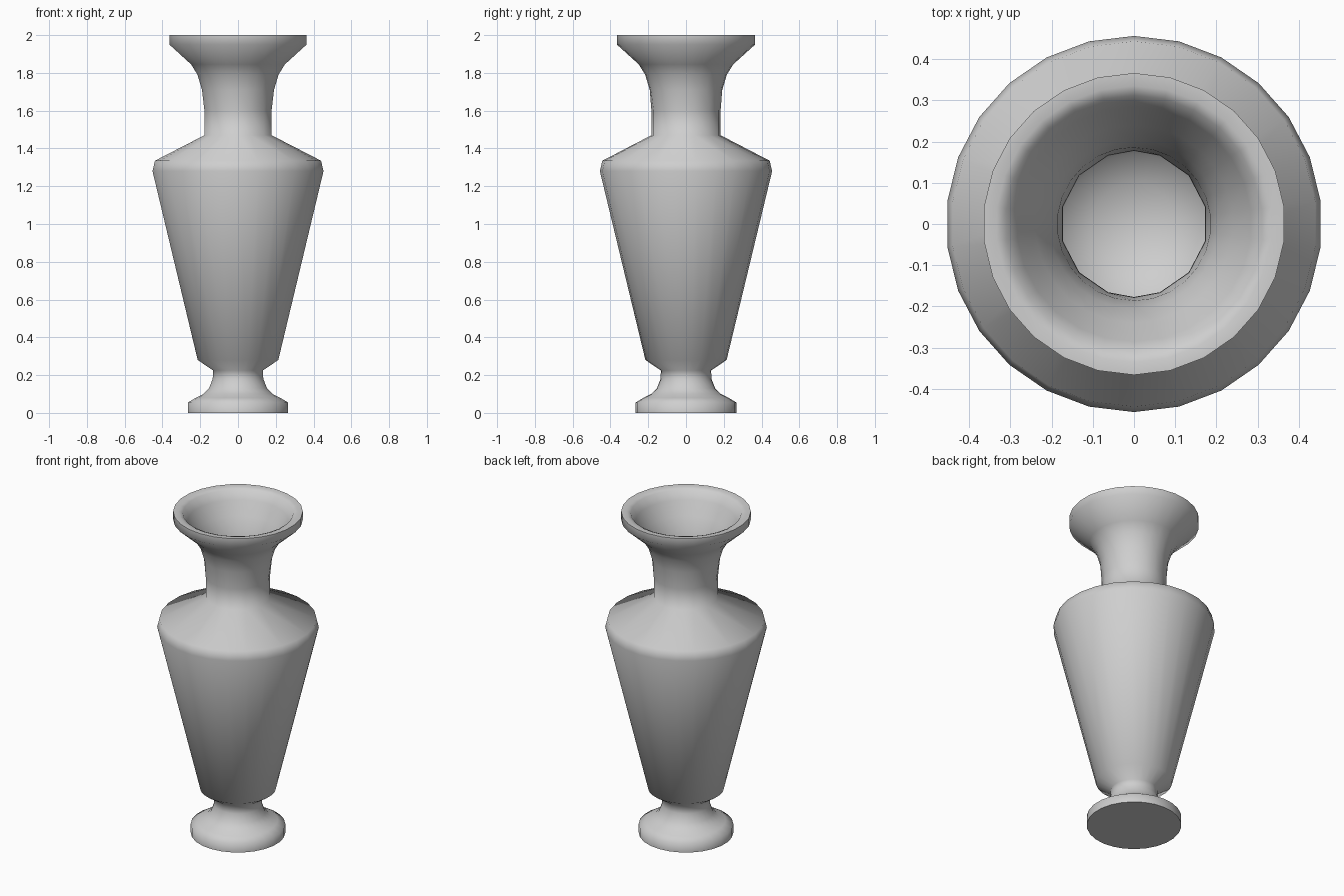
import bpy
import bmesh
from math import sin, cos, pi, radians

cube = bpy.data.objects.get("Cube")
if cube:
    bpy.data.objects.remove(cube)

SIDES = 26

clay = bpy.data.materials.new("pale grey clay")
clay.use_nodes = True
COLOUR = (0.62, 0.62, 0.62, 1)
clay.diffuse_color = COLOUR
clay.node_tree.nodes["Principled BSDF"].inputs["Base Color"].default_value = COLOUR


def point(step, radius, z):
    a = 2 * pi * step / SIDES
    return (radius * sin(a), radius * cos(a), z)


def ring(bm, radius, z, coarse):
    """One turn of the vase; a coarse ring joins its points in pairs."""
    verts = []
    for i in range(SIDES):
        step = i
        half = SIDES // 2
        j = i % half
        if coarse and j:
            step = i + (0.5 if j % 2 else -0.5)
        verts.append(bm.verts.new(point(step, radius, z)))
    return verts


def lathe(name, profile, cap_start=False, cap_end=False):
    bm = bmesh.new()
    rings = [ring(bm, r, z, 1.46 < z < 1.65) for r, z in profile]
    for low, high in zip(rings, rings[1:]):
        for i in range(SIDES):
            k = (i + 1) % SIDES
            bm.faces.new((low[i], high[i], high[k], low[k]))
    if cap_start:
        bm.faces.new(rings[0])
    if cap_end:
        bm.faces.new(rings[-1][::-1])
    bmesh.ops.remove_doubles(bm, verts=bm.verts, dist=0.0005)
    bmesh.ops.recalc_face_normals(bm, faces=bm.faces)
    mesh = bpy.data.meshes.new(name)
    bm.to_mesh(mesh)
    bm.free()
    mesh.materials.append(clay)
    obj = bpy.data.objects.new(name, mesh)
    bpy.context.collection.objects.link(obj)
    bpy.ops.object.select_all(action='DESELECT')
    obj.select_set(True)
    bpy.context.view_layer.objects.active = obj
    bpy.ops.object.shade_smooth_by_angle(angle=radians(70))
    return obj


# Flared foot and its narrow stem
foot = [(0.267, 0), (0.267, 0.055), (0.225, 0.08), (0.185, 0.1),
        (0.155, 0.13), (0.135, 0.18), (0.133, 0.225)]
# Tapered body and sloping shoulder
body = [(0.215, 0.28), (0.456, 1.28), (0.443, 1.335)]
# Neck flaring out to the rim
neck = [(0.183, 1.47), (0.183, 1.6), (0.192, 1.71), (0.216, 1.79),
        (0.25, 1.845), (0.366, 1.95), (0.366, 2)]
# Rounded lip and throat
throat = [(0.335, 2), (0.312, 1.99), (0.285, 1.94), (0.24, 1.86),
          (0.205, 1.79), (0.186, 1.71), (0.178, 1.6), (0.177, 1.47)]
# Hollow inside with a bowl-shaped floor
hollow = [(0.425, 1.325), (0.437, 1.28), (0.215, 0.36), (0.17, 0.3),
          (0.1, 0.26), (0.03, 0.245)]

lathe("vase", foot + body + neck + throat + hollow, cap_start=True, cap_end=True)
